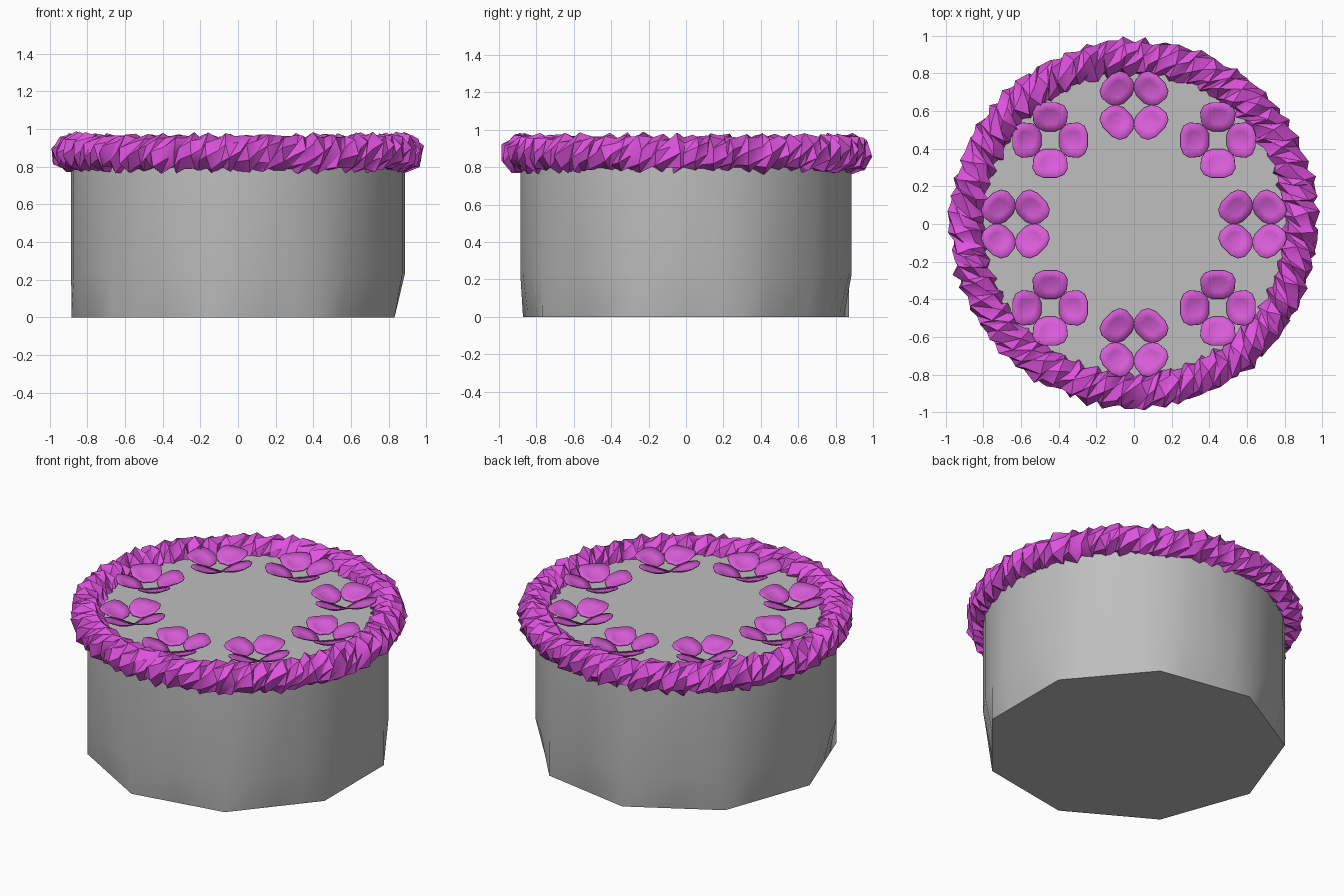
import bpy, bmesh, math, random
from math import sin, cos, pi, radians

if "Cube" in bpy.data.objects:
    bpy.data.objects.remove(bpy.data.objects["Cube"])
random.seed(4)


def material(name, rgb):
    m = bpy.data.materials.new(name)
    m.diffuse_color = (*rgb, 1)
    m.use_nodes = True
    m.node_tree.nodes["Principled BSDF"].inputs["Base Color"].default_value = m.diffuse_color
    return m


GREY = material("cake grey", (0.52, 0.52, 0.52))
FROST = material("frosting magenta", (0.74, 0.085, 0.74))
PETAL = material("petal orchid", (0.69, 0.11, 0.69))


def finish(bm, name, mat, angle):
    bmesh.ops.recalc_face_normals(bm, faces=bm.faces)
    me = bpy.data.meshes.new(name)
    bm.to_mesh(me)
    bm.free()
    me.materials.append(mat)
    ob = bpy.data.objects.new(name, me)
    bpy.context.collection.objects.link(ob)
    bpy.ops.object.select_all(action='DESELECT')
    ob.select_set(True)
    bpy.context.view_layer.objects.active = ob
    bpy.ops.object.shade_smooth_by_angle(angle=radians(angle))
    return ob


# Cake body: round wall tapering to a nine-sided foot
bm = bmesh.new()
N = 36


def ring(z, r, coarse=False):
    vs = []
    for i in range(N):
        a = pi + 2 * pi * i / N
        k = 1.0
        if coarse:      # pull points onto the straight edges of a nonagon
            d = (a - pi) % (2 * pi / 9) - pi / 9
            k = cos(pi / 9) / cos(d)
        vs.append(bm.verts.new((r * k * cos(a), r * k * sin(a), z)))
    return vs


rings = [ring(0, 0.885, True), ring(0.23, 0.886), ring(0.88, 0.886)]
for a, b in zip(rings, rings[1:]):
    for i in range(N):
        j = (i + 1) % N
        bm.faces.new((a[i], a[j], b[j], b[i]))
bm.faces.new(rings[0])
bm.faces.new(rings[-1])
finish(bm, "cake_body", GREY, 40)

# Jagged piped frosting ring around the top edge
bm = bmesh.new()
S, M = 120, 8
loops = []
for i in range(S):
    base = 0.103 if i % 2 else 0.085
    loop = []
    for j in range(M):
        a = 2 * pi * (i + random.uniform(-0.45, 0.45)) / S
        t = 2 * pi * j / M + i * 0.35
        r = base + random.uniform(-0.013, 0.013)
        R = 0.886 + r * cos(t)
        loop.append(bm.verts.new((R * cos(a), R * sin(a), 0.874 + r * sin(t))))
    loops.append(loop)
# the twist adds up over one turn, so the last loop joins with an offset
shift = round(S * 0.35 / (2 * pi / M))
for i in range(S):
    a, b = loops[i], loops[(i + 1) % S]
    off = shift if i == S - 1 else 0
    for j in range(M):
        k = (j + 1) % M
        p, q = b[(j + off) % M], b[(k + off) % M]
        bm.faces.new((a[j], a[k], q))
        bm.faces.new((a[j], q, p))
finish(bm, "frosting_ring", FROST, 40)


# Flowers: four cupped petals each, tilted up and outward
def add_petal(bm, cx, cy, ang):
    def point(u, v):
        # u is radial, v tangential, both -1..1
        rad = 0.122 + 0.078 * u
        tan = 0.092 * v * (1.0 + 0.08 * u)
        z = 0.912 + 0.024 * u + 0.026 * (v * v) - 0.012 * (1 - u * u)
        return bm.verts.new((cx + rad * cos(ang) - tan * sin(ang),
                             cy + rad * sin(ang) + tan * cos(ang), z))
    K = 12
    mid = point(0, 0)
    prev = None
    for s in (0.5, 1.0):
        cur = []
        for i in range(K):
            t = 2 * pi * (i + 0.5) / K
            # rounded-square outline
            u = math.copysign(abs(cos(t)) ** 0.8, cos(t))
            v = math.copysign(abs(sin(t)) ** 0.8, sin(t))
            cur.append(point(s * u, s * v))
        for i in range(K):
            j = (i + 1) % K
            if prev is None:
                bm.faces.new((mid, cur[i], cur[j]))
            else:
                bm.faces.new((prev[i], cur[i], cur[j], prev[j]))
        prev = cur


for f in range(8):
    fa = f * pi / 4
    bm = bmesh.new()
    for p in range(4):
        add_petal(bm, 0.63 * cos(fa), 0.63 * sin(fa), fa + pi / 4 + p * pi / 2)
    ob = finish(bm, "flower_%d" % (f + 1), PETAL, 50)
    mod = ob.modifiers.new("thickness", 'SOLIDIFY')
    mod.thickness = 0.006
